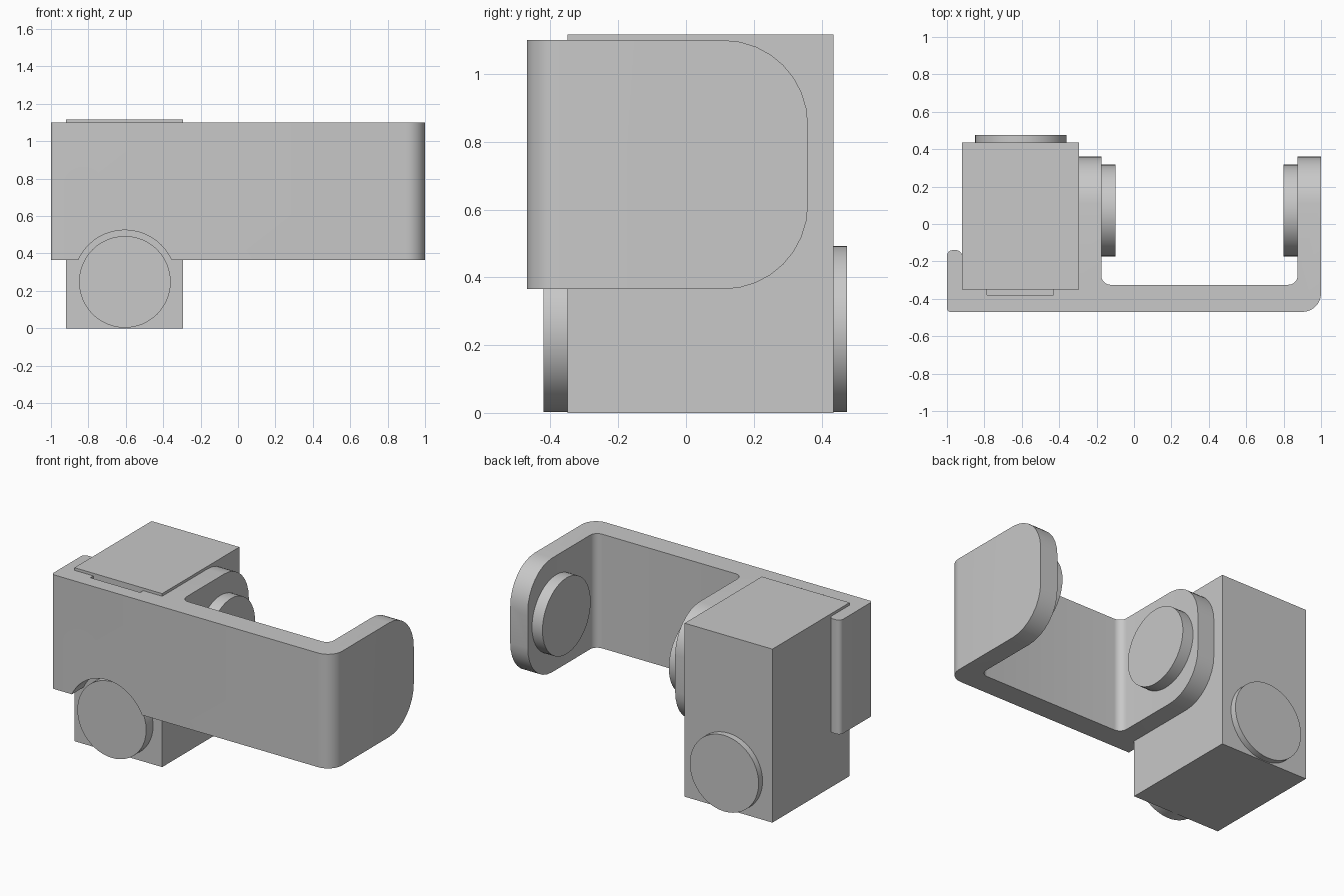
import bpy
import bmesh
import math
from mathutils import Vector, Matrix

default = bpy.data.objects.get("Cube")
if default:
    bpy.data.objects.remove(default)

grey = bpy.data.materials.new("plain grey")
grey.use_nodes = True
COLOUR = (0.58, 0.58, 0.58, 1)
grey.diffuse_color = COLOUR
grey.node_tree.nodes["Principled BSDF"].inputs["Base Color"].default_value = COLOUR


def make(name, bm):
    bmesh.ops.recalc_face_normals(bm, faces=bm.faces)
    mesh = bpy.data.meshes.new(name)
    bm.to_mesh(mesh)
    bm.free()
    mesh.materials.append(grey)
    ob = bpy.data.objects.new(name, mesh)
    bpy.context.collection.objects.link(ob)
    return ob


def smooth(ob):
    bpy.ops.object.select_all(action="DESELECT")
    ob.select_set(True)
    bpy.context.view_layer.objects.active = ob
    bpy.ops.object.shade_smooth_by_angle(angle=math.radians(30))


def rounded(corners, steps=8):
    """Turn (x, y, radius) right-angle corners into a rounded outline."""
    out = []
    for i, (x, y, r) in enumerate(corners):
        p = Vector((x, y))
        if r == 0:
            out.append(p)
            continue
        a = (Vector(corners[i - 1][:2]) - p).normalized() * r
        b = (Vector(corners[(i + 1) % len(corners)][:2]) - p).normalized() * r
        for k in range(steps + 1):
            t = math.pi / 2 * k / steps
            out.append(p + a * (1 - math.sin(t)) + b * (1 - math.cos(t)))
    return out


def prism(name, outline, place, depth):
    """Extrude a flat outline; place maps its 2D points into space."""
    bm = bmesh.new()
    face = bm.faces.new([bm.verts.new(place(p)) for p in outline])
    ext = bmesh.ops.extrude_face_region(bm, geom=[face])
    verts = [v for v in ext["geom"] if isinstance(v, bmesh.types.BMVert)]
    bmesh.ops.translate(bm, verts=verts, vec=depth)
    return make(name, bm)


def box(name, lo, hi):
    bm = bmesh.new()
    bmesh.ops.create_cube(bm, size=1)
    for v in bm.verts:
        v.co = [lo[i] if v.co[i] < 0 else hi[i] for i in range(3)]
    return make(name, bm)


def disc(name, centre, radius, depth, axis):
    bm = bmesh.new()
    bmesh.ops.create_cone(bm, cap_ends=True, segments=48, radius1=radius,
                          radius2=radius, depth=depth)
    turn = Matrix.Rotation(math.pi / 2, 4, "Y" if axis == "X" else "X")
    bmesh.ops.transform(bm, matrix=Matrix.Translation(centre) @ turn, verts=bm.verts)
    ob = make(name, bm)
    smooth(ob)
    return ob


def boolean(ob, cutter, operation):
    cutter.hide_render = True
    mod = ob.modifiers.new("shape", "BOOLEAN")
    mod.object, mod.operation, mod.solver = cutter, operation, "EXACT"
    bpy.context.view_layer.objects.active = ob
    bpy.ops.object.modifier_apply(modifier=mod.name)
    bpy.data.objects.remove(cutter)


# Bracket: plan outline, trimmed by a side profile with rounded rear corners
plan = rounded([
    (-1, -0.47, 0.02), (1, -0.47, 0.1), (1, 0.36, 0), (0.875, 0.36, 0),
    (0.875, -0.325, 0.05), (-0.175, -0.325, 0.05), (-0.175, 0.36, 0),
    (-0.295, 0.36, 0), (-0.295, -0.35, 0), (-0.92, -0.35, 0),
    (-0.92, -0.14, 0.03), (-1, -0.14, 0.03)])
bracket = prism("bracket", plan, lambda p: (p.x, p.y, 0), (0, 0, 1.5))
side = rounded([(-0.7, 0.365, 0), (0.36, 0.365, 0.25),
                (0.36, 1.1, 0.25), (-0.7, 1.1, 0)])
boolean(bracket, prism("side_profile", side, lambda p: (-1.2, p.x, p.y),
                       (2.4, 0, 0)), "INTERSECT")
# Clearance for the front hub and a shallow slot at the top
boolean(bracket, disc("hub_clearance", (-0.605, -0.45, 0.25), 0.275, 0.3, "Y"),
        "DIFFERENCE")
boolean(bracket, box("top_slot", (-0.785, -0.38, 1.05), (-0.43, -0.3, 1.2)),
        "DIFFERENCE")
smooth(bracket)

# Motor block with hubs at the front and back
box("motor_block", (-0.92, -0.35, 0), (-0.295, 0.435, 1.117))
disc("front_hub", (-0.605, -0.38, 0.248), 0.245, 0.08, "Y")
disc("back_hub", (-0.605, 0.45, 0.248), 0.245, 0.05, "Y")

# Facing hubs on the inside of the two arms
disc("right_arm_hub", (-0.142, 0.072, 0.732), 0.245, 0.085, "X")
disc("left_arm_hub", (0.843, 0.072, 0.732), 0.245, 0.085, "X")
